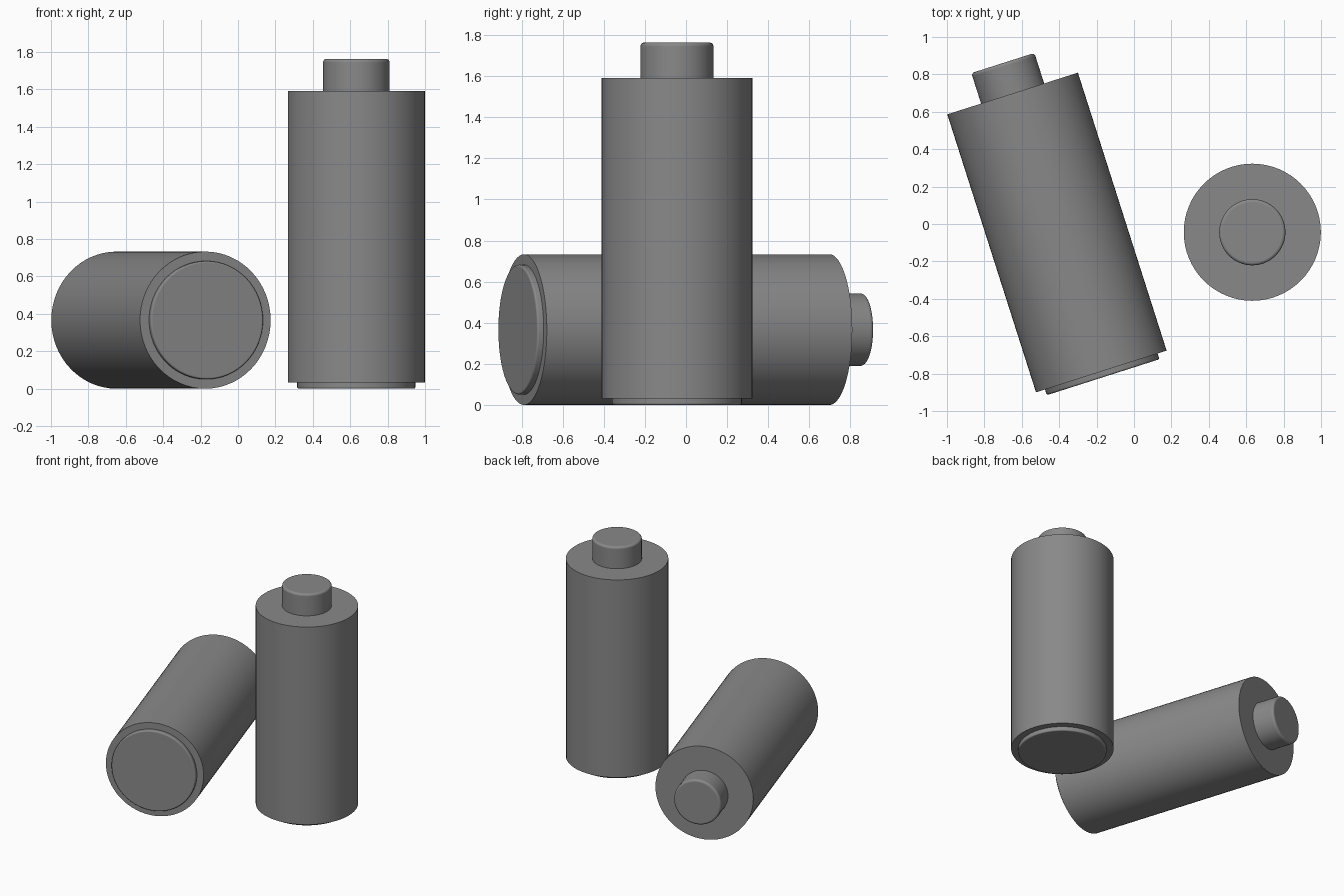
import bpy, bmesh
from math import radians, sin, cos
from mathutils import Matrix, Vector

if "Cube" in bpy.data.objects:
    bpy.data.objects.remove(bpy.data.objects["Cube"])

SEGMENTS = 64
R_CAN, R_BASE, R_TIP = 0.3665, 0.316, 0.177      # radii
Z_BASE, Z_CAN, Z_TIP = 0.032, 1.592, 1.763       # heights along the axis

# dark grey casing
casing = bpy.data.materials.new("dark_grey")
casing.diffuse_color = (0.25, 0.25, 0.25, 1)
casing.use_nodes = True
casing.node_tree.nodes["Principled BSDF"].inputs["Base Color"].default_value = casing.diffuse_color


def lathe(name, profile, matrix):
    """Spin an (r, z) profile around the local z axis."""
    bm = bmesh.new()
    verts = [bm.verts.new((r, 0, z)) for r, z in profile]
    edges = [bm.edges.new(pair) for pair in zip(verts, verts[1:])]
    bmesh.ops.spin(bm, geom=verts + edges, cent=(0, 0, 0), axis=(0, 0, 1),
                   angle=radians(360), steps=SEGMENTS, use_duplicate=False)
    bmesh.ops.remove_doubles(bm, verts=bm.verts, dist=1e-5)
    bmesh.ops.recalc_face_normals(bm, faces=bm.faces)
    mesh = bpy.data.meshes.new(name)
    bm.to_mesh(mesh)
    bm.free()
    mesh.materials.append(casing)
    obj = bpy.data.objects.new(name, mesh)
    bpy.context.collection.objects.link(obj)
    obj.matrix_world = matrix
    bpy.ops.object.select_all(action='DESELECT')
    obj.select_set(True)
    bpy.context.view_layer.objects.active = obj
    bpy.ops.object.shade_smooth_by_angle(angle=radians(30))


def rounded_disc(radius, z_open, z_cap, b):
    """Profile of a disc open at z_open, with a rounded rim at z_cap."""
    s = 1 if z_cap > z_open else -1
    arc = [(radius - b + b * cos(radians(a)), z_cap - s * b + s * b * sin(radians(a)))
           for a in (0, 22.5, 45, 67.5, 90)]
    # holding loops keep the wall and the cap shaded flat
    return ([(radius, z_open), (radius, z_cap - s * b * 1.2)] + arc
            + [(radius - b * 1.2, z_cap), (0, z_cap)])


def battery(prefix, matrix):
    # main cylindrical can
    lathe(prefix + "_can", [(0, Z_BASE), (R_CAN, Z_BASE),
                            (R_CAN, Z_CAN), (0, Z_CAN)], matrix)
    # flat contact disc with a softened lower rim
    lathe(prefix + "_base_contact", rounded_disc(R_BASE, Z_BASE, 0, 0.009), matrix)
    # raised terminal with a rounded top rim
    lathe(prefix + "_terminal", rounded_disc(R_TIP, Z_CAN, Z_TIP, 0.016), matrix)


# upright battery
battery("standing_battery", Matrix.Translation((0.6325, -0.044, 0)))

# battery lying on its side, terminal towards the back left
battery("lying_battery",
        Matrix.Translation(Vector((-0.165, -0.819, R_CAN)))
        @ Matrix.Rotation(radians(17.7), 4, 'Z')
        @ Matrix.Rotation(radians(-90), 4, 'X'))
